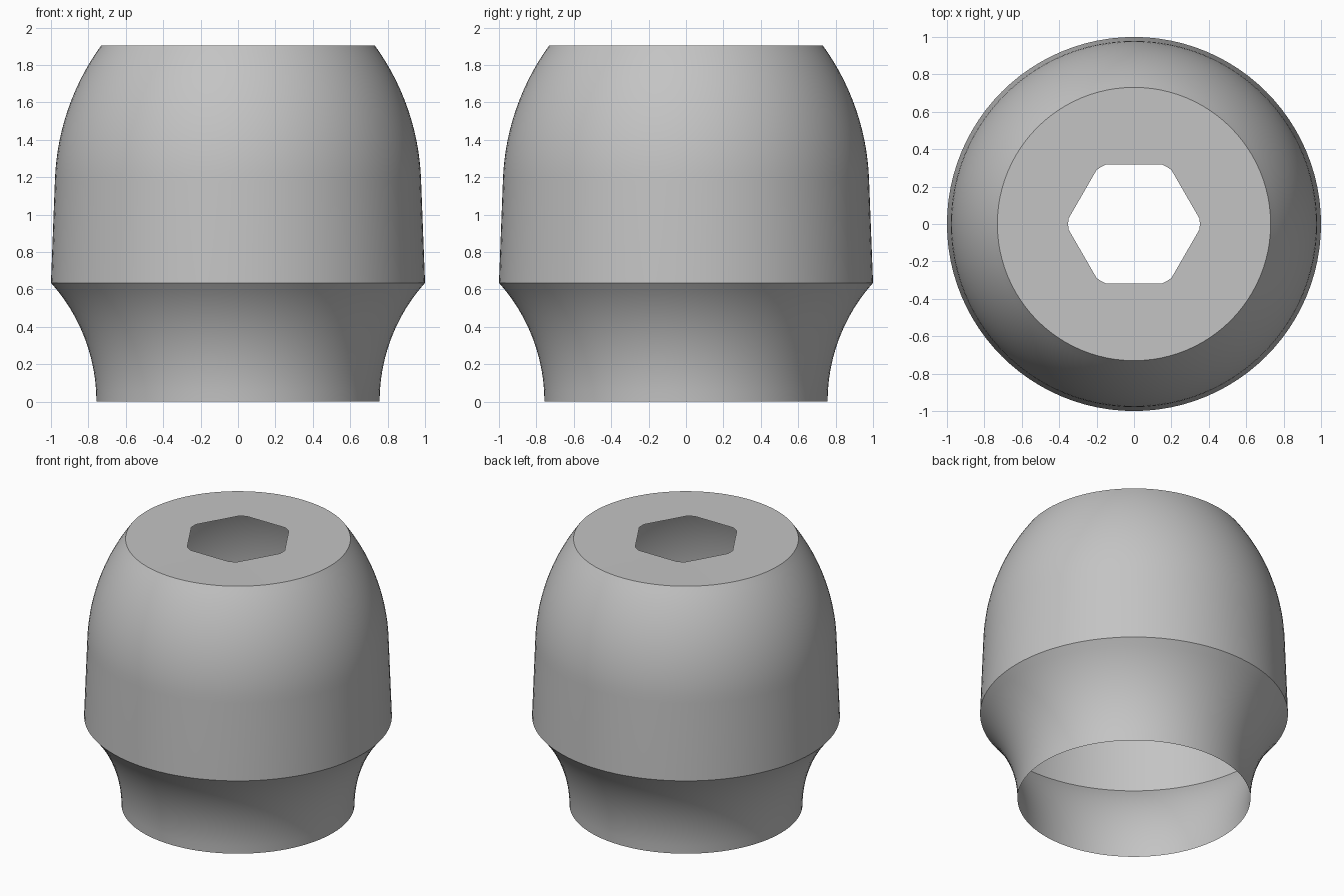
import bpy
import bmesh
from math import sin, cos, pi, radians, sqrt
from mathutils import Vector

if "Cube" in bpy.data.objects:
    bpy.data.objects.remove(bpy.data.objects["Cube"], do_unlink=True)

SEGMENTS = 96

grey = bpy.data.materials.new("plain grey")
grey.use_nodes = True
colour = (0.55, 0.55, 0.55, 1)
grey.diffuse_color = colour
grey.node_tree.nodes["Principled BSDF"].inputs["Base Color"].default_value = colour


def arc(start, end, centre, steps):
    """Points on the arc from start to end (r, z) about centre, ends included."""
    c = Vector(centre)
    a, b = Vector(start) - c, Vector(end) - c
    turn = a.angle_signed(b)
    points = []
    for i in range(steps + 1):
        t = -turn * i / steps
        points.append((c.x + a.x * cos(t) - a.y * sin(t),
                       c.y + a.x * sin(t) + a.y * cos(t)))
    return points


def ring(bm, points):
    """Closed loop of vertices and edges."""
    verts = [bm.verts.new(p) for p in points]
    edges = [bm.edges.new((v, verts[i - 1])) for i, v in enumerate(verts)]
    return verts, edges


# Profile: flared neck, slightly tapered wall, domed shoulder
neck = arc((0.757, 0), (1.0, 0.635), (1.708, 0), 12)
shoulder = arc((0.979, 1.18), (0.728, 1.903), (-0.32, 1.14), 14)
profile = neck + shoulder

bm = bmesh.new()

# Thin open shell turned around the z axis
previous = None
for r, z in profile:
    verts, rim = ring(bm, [(r * cos(2 * pi * i / SEGMENTS),
                            r * sin(2 * pi * i / SEGMENTS), z)
                           for i in range(SEGMENTS)])
    if previous:
        for i in range(SEGMENTS):
            bm.faces.new((previous[i - 1], previous[i], verts[i], verts[i - 1]))
    previous = verts

# Flat top with a hexagonal hole whose corners are blunted
hole = []
for corner in range(6):
    for offset in (-4.5, 0, 4.5):
        a = radians(60 * corner + offset)
        hole.append((0.352 * cos(a), 0.352 * sin(a), 1.903))
_, hole_edges = ring(bm, hole)
bmesh.ops.triangle_fill(bm, use_beauty=True, edges=rim + hole_edges,
                        normal=(0, 0, 1))
bmesh.ops.recalc_face_normals(bm, faces=bm.faces)
if sum(f.normal.z for f in bm.faces if f.calc_center_median().z > 1.9) < 0:
    bmesh.ops.reverse_faces(bm, faces=bm.faces)

mesh = bpy.data.meshes.new("cap_shell")
bm.to_mesh(mesh)
bm.free()
mesh.materials.append(grey)
shell = bpy.data.objects.new("cap_shell", mesh)
bpy.context.collection.objects.link(shell)

bpy.ops.object.select_all(action="DESELECT")
shell.select_set(True)
bpy.context.view_layer.objects.active = shell
bpy.ops.object.shade_smooth_by_angle(angle=radians(30))
